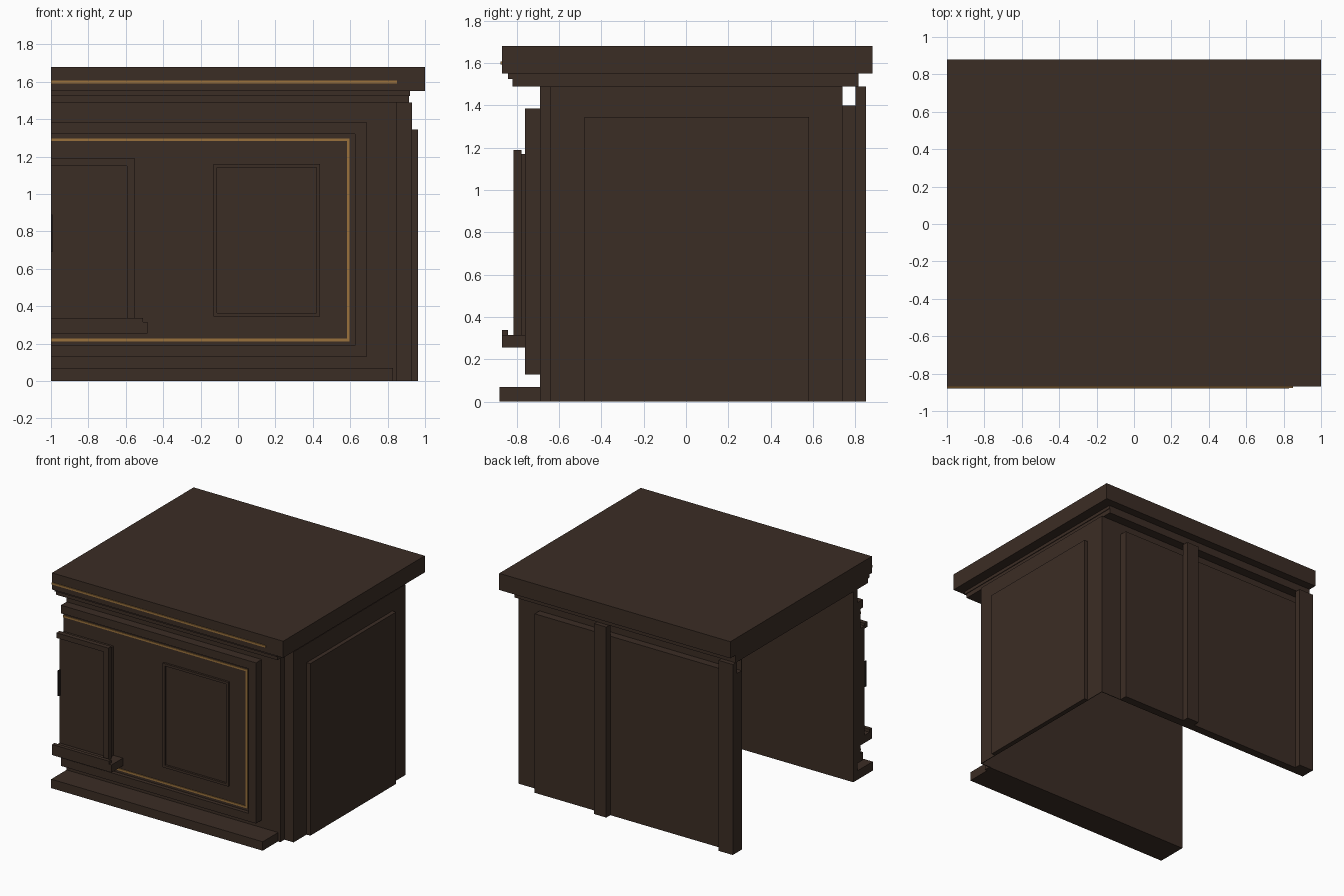
import bpy

if "Cube" in bpy.data.objects:
    bpy.data.objects.remove(bpy.data.objects["Cube"])


def material(name, color):
    m = bpy.data.materials.new(name)
    m.diffuse_color = (*color, 1.0)
    m.use_nodes = True
    m.node_tree.nodes["Principled BSDF"].inputs["Base Color"].default_value = m.diffuse_color
    return m


WOOD = material("dark_wood", (0.044, 0.026, 0.018))
GOLD = material("gold_trim", (0.32, 0.165, 0.045))
DARK = material("dark_plate", (0.012, 0.009, 0.008))


def boxes(name, spans, mat=WOOD):
    """One object made of boxes, each given as (x0, x1, y0, y1, z0, z1)."""
    verts, faces = [], []
    for x0, x1, y0, y1, z0, z1 in spans:
        n = len(verts)
        verts += [(x, y, z) for z in (z0, z1)
                  for x, y in ((x0, y0), (x1, y0), (x1, y1), (x0, y1))]
        faces += [(n + 3, n + 2, n + 1, n), (n + 4, n + 5, n + 6, n + 7)]
        faces += [(n + i, n + (i + 1) % 4, n + 4 + (i + 1) % 4, n + 4 + i) for i in range(4)]
    mesh = bpy.data.meshes.new(name)
    mesh.from_pydata(verts, [], faces)
    mesh.materials.append(mat)
    obj = bpy.data.objects.new(name, mesh)
    bpy.context.collection.objects.link(obj)
    return obj


def frame(name, x0, x1, z0, z1, w, y0, y1, mat=WOOD, open_left=False):
    """Rectangular border facing the front; the left bar is optional."""
    spans = [(x0, x1, y0, y1, z0, z0 + w), (x0, x1, y0, y1, z1 - w, z1),
             (x1 - w, x1, y0, y1, z0 + w, z1 - w)]
    if not open_left:
        spans.append((x0, x0 + w, y0, y1, z0 + w, z1 - w))
    return boxes(name, spans, mat)


# Worktop and stepped moulding below it
boxes("worktop", [(-1, 1, -0.87, 0.88, 1.55, 1.68)])
boxes("cornice", [(-1, 0.92, -0.84, 0.815, 1.525, 1.55),
                  (-1, 0.915, -0.82, 0.815, 1.49, 1.525)])
boxes("worktop_gold_strip", [(-1, 0.85, -0.877, -0.87, 1.592, 1.607)], GOLD)

# Carcass: open at the left end and underneath
boxes("front_wall", [(-1, 0.85, -0.69, -0.64, 0, 1.49),
                     (0.84, 0.93, -0.64, -0.635, 0, 1.49)])
boxes("side_wall", [(0.925, 0.93, -0.64, 0.74, 0, 1.49)])
boxes("side_panel", [(0.93, 0.962, -0.48, 0.58, 0, 1.345)])
boxes("back_wall", [(-1, 0.93, 0.735, 0.74, 0, 1.49)])
boxes("back_panel", [(-1, 0.75, 0.74, 0.80, 0, 1.40)])
boxes("back_posts", [(x, x + w, 0.80, 0.85, 0, 1.49) for x, w in ((0.095, 0.105), (-1, 0.125))])
boxes("plinth", [(-1, 0.83, -0.88, -0.69, 0, 0.07)])

# Recessed front panel with its border and gold inlay
boxes("front_panel", [(-1, 0.63, -0.73, -0.69, 0.18, 1.33)])
frame("front_panel_border", -1, 0.688, 0.128, 1.385, 0.063, -0.76, -0.69, open_left=True)
frame("front_gold_inlay", -1, 0.597, 0.212, 1.297, 0.015, -0.736, -0.73, GOLD, open_left=True)

# Small framed panel on the front
frame("small_panel_frame", -0.13, 0.438, 0.345, 1.16, 0.019, -0.746, -0.73)

# Raised centre panel, its frame, plate and shelf
boxes("centre_panel", [(-1, -0.565, -0.778, -0.73, 0.315, 1.17)])
boxes("centre_panel_frame", [(-1, -0.55, -0.815, -0.778, 1.15, 1.19),
                             (-0.593, -0.55, -0.815, -0.778, 0.315, 1.15)])
boxes("centre_plate", [(-1, -0.992, -0.80, -0.778, 0.69, 0.89)], DARK)
boxes("centre_shelf", [(-1, -0.485, -0.87, -0.73, 0.255, 0.315),
                       (-1, -0.508, -0.87, -0.84, 0.315, 0.338)])
